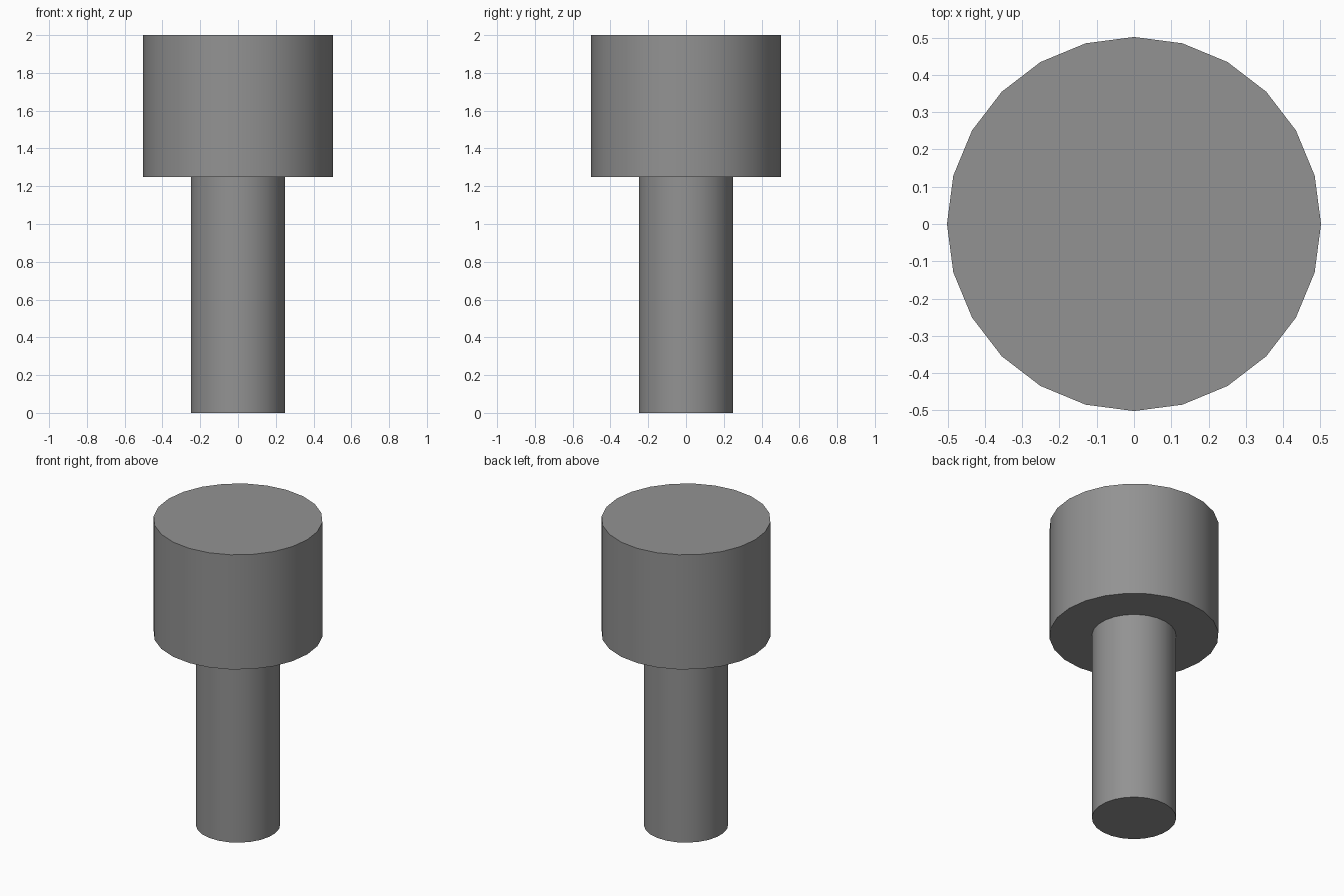
import bpy
import math

if "Cube" in bpy.data.objects:
    bpy.data.objects.remove(bpy.data.objects["Cube"])

# Dark grey finish
grey = bpy.data.materials.new("dark_grey")
grey.diffuse_color = (0.29, 0.29, 0.29, 1)
grey.use_nodes = True
grey.node_tree.nodes["Principled BSDF"].inputs["Base Color"].default_value = grey.diffuse_color


def cylinder(name, radius, z0, z1, sides, turn=0.0):
    bpy.ops.mesh.primitive_cylinder_add(
        vertices=sides, radius=radius, depth=z1 - z0,
        location=(0, 0, (z0 + z1) / 2), rotation=(0, 0, turn))
    obj = bpy.context.object
    obj.name = name
    obj.data.materials.append(grey)
    bpy.ops.object.shade_smooth_by_angle(angle=math.radians(30))
    return obj


# Wide head on top
cylinder("head", 0.502, 1.25, 2.0, 24)

# Narrow shaft, standing on the floor and meeting the head's underside
cylinder("shaft", 0.25, 0.0, 1.25, 24, math.radians(7.5))
